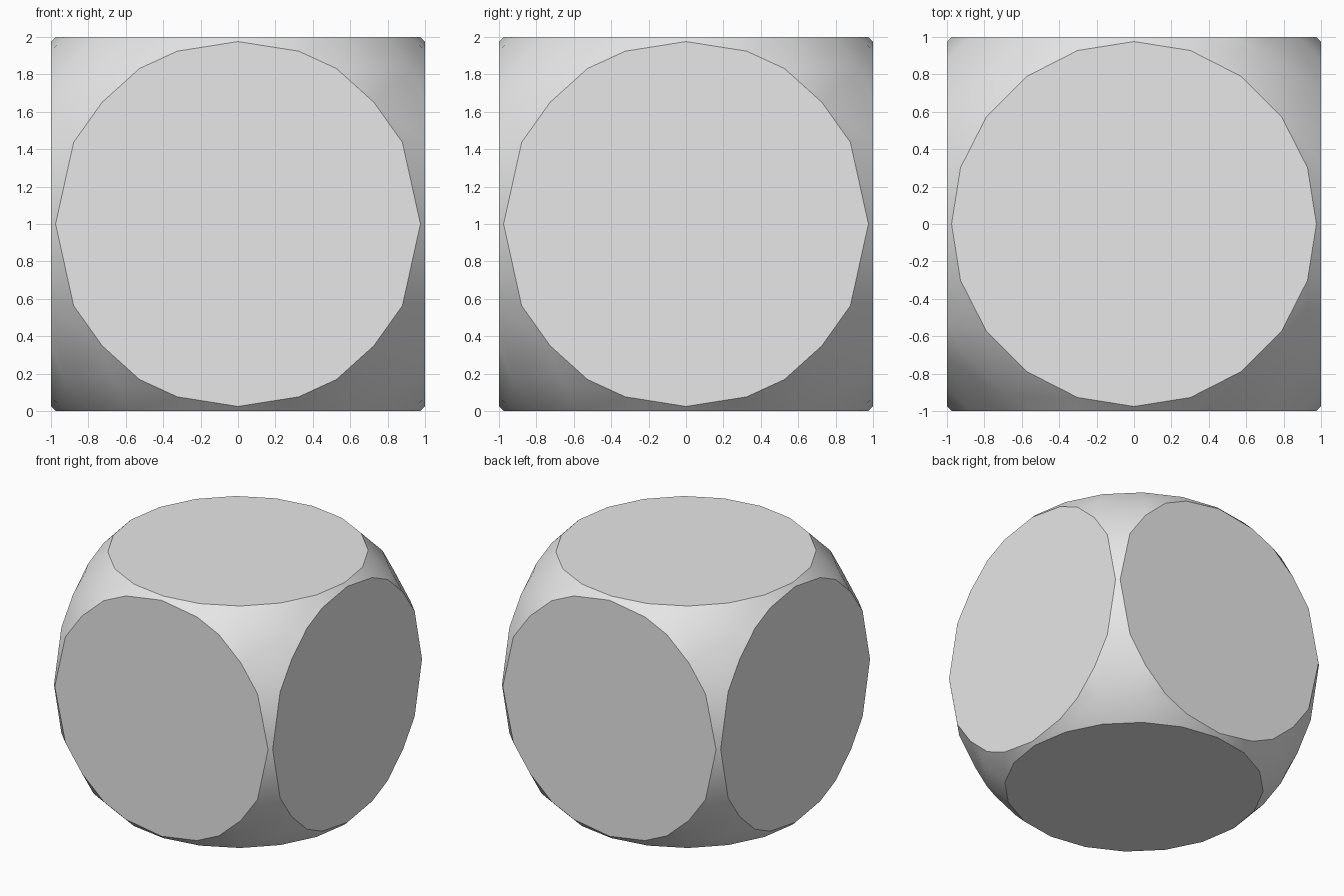
import bpy
import bmesh
import math
from mathutils import Vector

if "Cube" in bpy.data.objects:
    bpy.data.objects.remove(bpy.data.objects["Cube"])

SEGMENTS = 20
RINGS = 10
HALF = 1.0                      # half the cube's side
RADIUS = HALF * math.sqrt(2)    # the sphere touches the cube's edge midpoints

# Plain grey material
grey = bpy.data.materials.new("light_grey")
grey.use_nodes = True
grey.diffuse_color = (0.8, 0.8, 0.8, 1)
grey.node_tree.nodes["Principled BSDF"].inputs["Base Color"].default_value = grey.diffuse_color

# Faceted sphere
bm = bmesh.new()
bmesh.ops.create_uvsphere(bm, u_segments=SEGMENTS, v_segments=RINGS, radius=RADIUS)

# Slice it flat on the six sides of the cube and cap each cut
for axis in range(3):
    for side in (-1, 1):
        normal = Vector((0, 0, 0))
        normal[axis] = side
        bmesh.ops.bisect_plane(
            bm, geom=bm.verts[:] + bm.edges[:] + bm.faces[:], dist=1e-5,
            plane_co=normal * HALF, plane_no=normal, clear_outer=True)
        rim = [e for e in bm.edges if e.is_boundary]
        bmesh.ops.holes_fill(bm, edges=rim, sides=0)

bmesh.ops.recalc_face_normals(bm, faces=bm.faces[:])
bmesh.ops.translate(bm, verts=bm.verts[:], vec=(0, 0, HALF))

mesh = bpy.data.meshes.new("rounded_cube")
bm.to_mesh(mesh)
bm.free()
mesh.materials.append(grey)
cube = bpy.data.objects.new("rounded_cube", mesh)
bpy.context.collection.objects.link(cube)

# Smooth corners, crisp rims around the flat discs
bpy.ops.object.select_all(action="DESELECT")
cube.select_set(True)
bpy.context.view_layer.objects.active = cube
bpy.ops.object.shade_smooth_by_angle(angle=math.radians(30))
